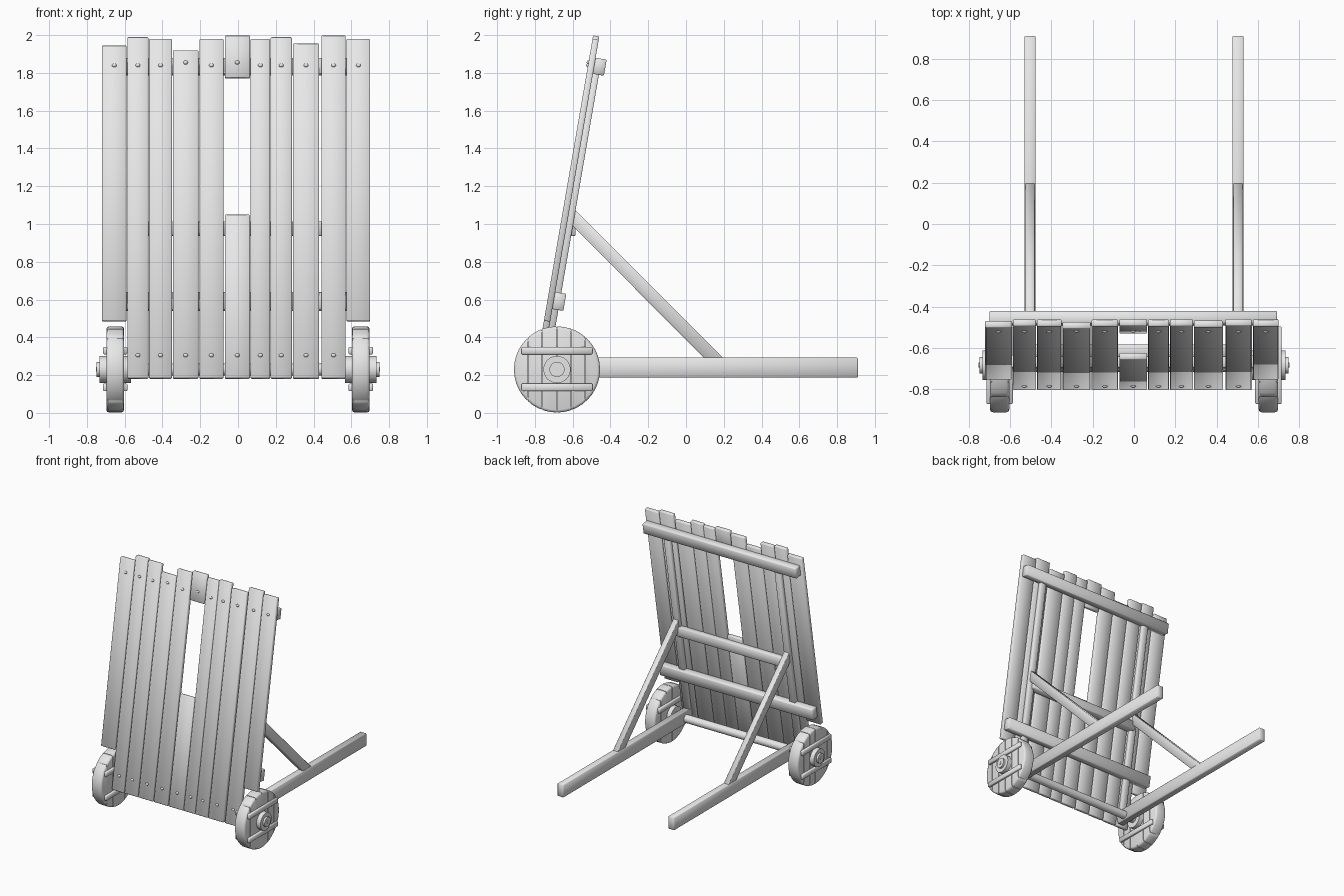
import bpy, bmesh, math
from mathutils import Matrix, Vector

cube = bpy.data.objects.get("Cube")
if cube:
    bpy.data.objects.remove(cube)

wood = bpy.data.materials.new("plain_grey")
wood.use_nodes = True
GREY = (0.8, 0.8, 0.8, 1)
wood.diffuse_color = GREY
wood.node_tree.nodes["Principled BSDF"].inputs["Base Color"].default_value = GREY

SLOPE = 0.1725
TILT = -math.atan(SLOPE)
THICK = 0.033
BOTTOM = 0.18
WHEEL_Y, WHEEL_Z, WHEEL_R = -0.683, 0.23, 0.228


def front_y(z):
    """Depth of the leaning front surface at height z."""
    return -0.805 + SLOPE * (z - BOTTOM)


def finish(name, bm, soft=True):
    mesh = bpy.data.meshes.new(name)
    bm.to_mesh(mesh)
    bm.free()
    mesh.materials.append(wood)
    obj = bpy.data.objects.new(name, mesh)
    bpy.context.collection.objects.link(obj)
    if soft:
        mesh.shade_smooth()
    return obj


def beam(name, centre, size, tilt=0, bevel=0.004):
    bm = bmesh.new()
    bmesh.ops.create_cube(bm, size=1)
    bmesh.ops.scale(bm, vec=size, verts=bm.verts)
    bmesh.ops.bevel(bm, geom=bm.edges[:], offset=bevel, segments=1, affect='EDGES')
    bm.transform(Matrix.Translation(centre) @ Matrix.Rotation(tilt, 4, 'X'))
    return finish(name, bm)


def leaning(name, x0, x1, z0, z1, depth=0.0, thick=THICK):
    """Beam parallel to the leaning screen, set back by depth."""
    mid = (z0 + z1) / 2
    y = front_y(mid) + depth + thick / 2
    length = (z1 - z0) / math.cos(TILT) - thick * math.sin(-TILT)
    return beam(name, ((x0 + x1) / 2, y, mid), (x1 - x0, thick, length), TILT)


def rod(name, x0, x1, radius, y, z, segments=24):
    bm = bmesh.new()
    bmesh.ops.create_cone(bm, cap_ends=True, segments=segments, radius1=radius,
                          radius2=radius, depth=abs(x1 - x0))
    bm.transform(Matrix.Translation(((x0 + x1) / 2, y, z)) @ Matrix.Rotation(math.pi / 2, 4, 'Y'))
    obj = finish(name, bm)
    obj.data.set_sharp_from_angle(angle=math.radians(40))
    return obj


def nail(x, z):
    bm = bmesh.new()
    bmesh.ops.create_uvsphere(bm, u_segments=10, v_segments=6, radius=0.013)
    bm.transform(Matrix.Translation((x, front_y(z), z)) @ Matrix.Diagonal((1, 0.8, 0.8, 1)))
    finish("nail", bm)


# Screen planks: left edge, right edge, top
planks = [(-0.72, -0.59, 1.945), (-0.585, -0.475, 1.99), (-0.47, -0.35, 1.98),
          (-0.345, -0.21, 1.92), (-0.205, -0.077, 1.98), (-0.07, 0.063, 1.05),
          (0.067, 0.17, 1.98), (0.173, 0.285, 1.99), (0.29, 0.43, 1.955),
          (0.442, 0.57, 1.998), (0.575, 0.70, 1.98)]
for i, (x0, x1, top) in enumerate(planks):
    outer = i in (0, len(planks) - 1)
    leaning("screen_plank", x0, x1, 0.483 if outer else BOTTOM, top)
    mid = (x0 + x1) / 2
    nail(mid, 1.855 if i in (3, 5) else 1.84)
    if not outer:
        nail(mid, 0.305)
leaning("short_top_plank", -0.07, 0.063, 1.77, 1.998)

# Battens across the back of the screen
leaning("top_batten", -0.70, 0.692, 1.785, 1.88, THICK, 0.06)
leaning("lower_batten", -0.70, 0.692, 0.54, 0.64, THICK, 0.06)

# Side frames: post, ground beam and diagonal brace
for x in (-0.503, 0.503):
    leaning("post", x - 0.027, x + 0.027, 0.2, 1.87, THICK, 0.033)
    beam("ground_beam", (x, 0.075, 0.24), (0.055, 1.67, 0.104))
    bm = bmesh.new()
    profile = [(-0.587, 1.076), (-0.603, 0.992), (0.105, 0.283), (0.206, 0.283)]
    face = bm.faces.new([bm.verts.new((x - 0.023, y, z)) for y, z in profile])
    side = bmesh.ops.extrude_face_region(bm, geom=[face])["geom"]
    bmesh.ops.translate(bm, vec=(0.046, 0, 0),
                        verts=[v for v in side if isinstance(v, bmesh.types.BMVert)])
    bmesh.ops.recalc_face_normals(bm, faces=bm.faces)
    bmesh.ops.bevel(bm, geom=bm.edges[:], offset=0.003, segments=1, affect='EDGES')
    finish("brace", bm)
beam("brace_crossbar", (0, -0.614, 0.975), (1.0, 0.06, 0.075))


# Wheels of vertical boards held by battens
def wheel_board(cx, y0, y1):
    bm = bmesh.new()
    bmesh.ops.create_cone(bm, cap_ends=True, segments=40, radius1=WHEEL_R,
                          radius2=WHEEL_R, depth=0.094)
    caps = [f for f in bm.faces if len(f.verts) > 4]
    bmesh.ops.bevel(bm, geom=list({e for f in caps for e in f.edges}), offset=0.014,
                    segments=2, profile=0.5, affect='EDGES')
    bm.transform(Matrix.Rotation(math.pi / 2, 4, 'Y'))
    for y, sign in ((y0, -1), (y1, 1)):
        cut = bmesh.ops.bisect_plane(bm, geom=bm.verts[:] + bm.edges[:] + bm.faces[:],
                                     plane_co=(0, y, 0), plane_no=Vector((0, sign, 0)),
                                     clear_outer=True)
        edges = [g for g in cut["geom_cut"] if isinstance(g, bmesh.types.BMEdge)]
        if edges:
            bmesh.ops.holes_fill(bm, edges=edges)
    bm.transform(Matrix.Translation((cx, WHEEL_Y, WHEEL_Z)))
    obj = finish("wheel_board", bm)
    obj.data.set_sharp_from_angle(angle=math.radians(50))


seams = [-0.25, -0.155, -0.08, 0.0, 0.075, 0.15, 0.25]
for s in (-1, 1):
    cx = s * 0.65
    for a, b in zip(seams, seams[1:]):
        wheel_board(cx, a + 0.002, b - 0.002)
    rod("wheel_core", cx - 0.038, cx + 0.038, WHEEL_R - 0.006, WHEEL_Y, WHEEL_Z, 40)
    for face in (-1, 1):
        for dz in (-0.095, 0.1):
            beam("wheel_batten", (cx + face * 0.052, WHEEL_Y, WHEEL_Z + dz),
                 (0.024, 0.375, 0.04))
        rod("hub_washer", cx, cx + face * 0.083, 0.072, WHEEL_Y, WHEEL_Z)
    rod("hub_cap", cx, s * 0.748, 0.04, WHEEL_Y, WHEEL_Z)
    rod("axle_pin", cx, s * 0.752, 0.012, WHEEL_Y, WHEEL_Z, 8)
rod("axle", -0.65, 0.65, 0.032, WHEEL_Y, WHEEL_Z)
